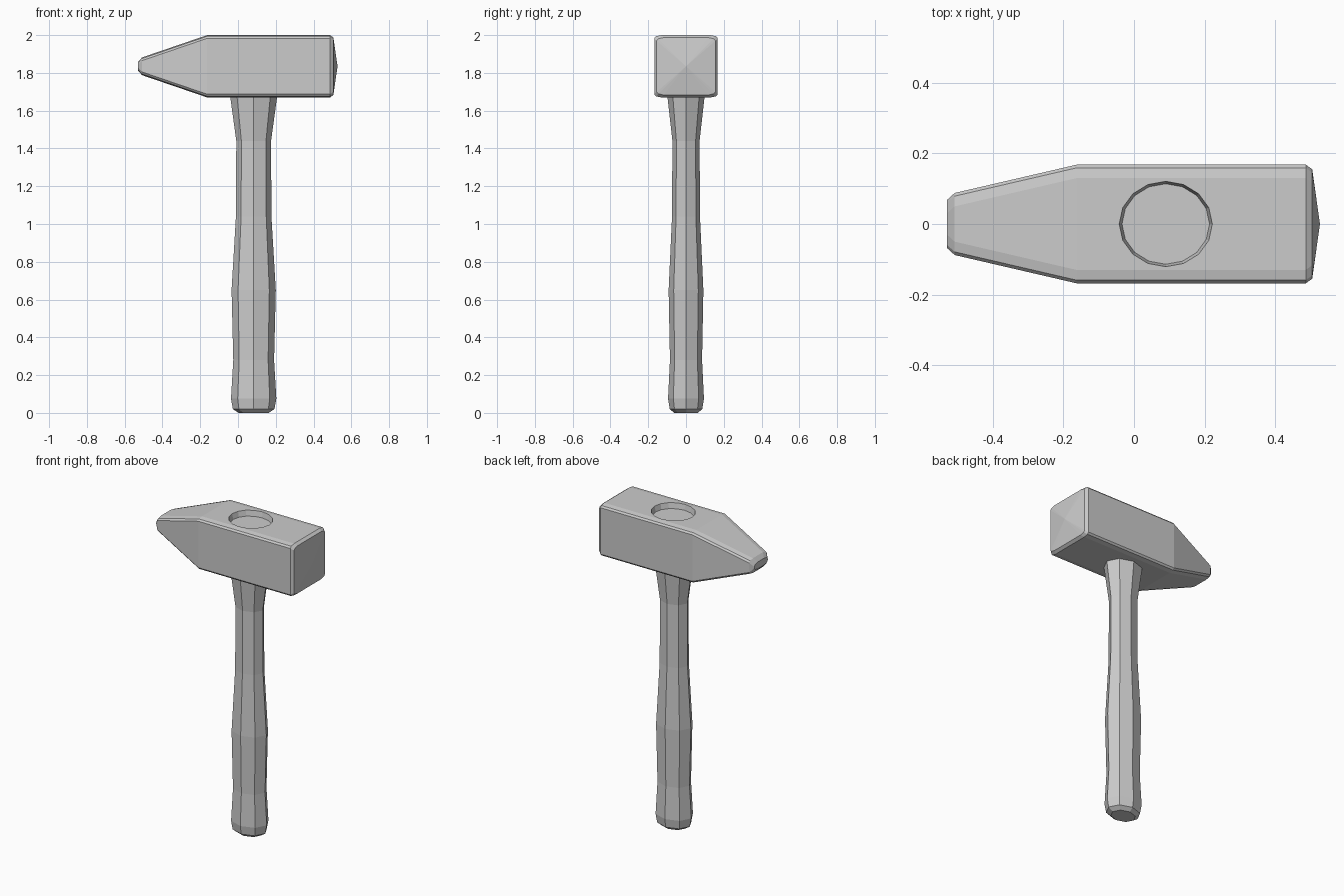
import bpy, bmesh
from math import cos, sin, tau

if "Cube" in bpy.data.objects:
    bpy.data.objects.remove(bpy.data.objects["Cube"])


def loft(name, rings, tip=None):
    """Skin matching rings of points; close the ends with a cap or a point."""
    bm = bmesh.new()
    loops = [[bm.verts.new(p) for p in ring] for ring in rings]
    n = len(loops[0])
    for a, b in zip(loops, loops[1:]):
        for i in range(n):
            j = (i + 1) % n
            bm.faces.new((a[i], a[j], b[j], b[i]))
    bm.faces.new(loops[0])
    if tip:
        apex = bm.verts.new(tip)
        for i in range(n):
            bm.faces.new((loops[-1][i], loops[-1][(i + 1) % n], apex))
    else:
        bm.faces.new(loops[-1])
    bmesh.ops.recalc_face_normals(bm, faces=bm.faces)
    mesh = bpy.data.meshes.new(name)
    bm.to_mesh(mesh)
    bm.free()
    obj = bpy.data.objects.new(name, mesh)
    bpy.context.collection.objects.link(obj)
    return obj


def ellipse(cx, z, rx, ry, n):
    return [(cx + rx * cos(tau * i / n), ry * sin(tau * i / n), z) for i in range(n)]


HEAD_Z = 1.835


def head_ring(x, hy, hz):
    """Rectangle with softened corners."""
    q = [(hy, hz - 0.017), (hy - 0.009, hz - 0.006), (hy - 0.038, hz)]
    pts = q + [(-y, z) for y, z in q[::-1]]
    pts += [(-y, -z) for y, z in q] + [(y, -z) for y, z in q[::-1]]
    return [(x, y, HEAD_Z + z) for y, z in pts]


# Hammer head: narrow peen on the left, slightly domed face on the right
head = loft("hammer_head", [
    head_ring(-0.53, 0.068, 0.022),
    head_ring(-0.508, 0.088, 0.047),
    head_ring(-0.163, 0.168, 0.165),
    head_ring(0.487, 0.168, 0.165),
    head_ring(0.505, 0.155, 0.152),
], tip=(0.527, 0, HEAD_Z))

# Shallow eye recess in the top of the head
cutter = loft("eye_cutter", [
    ellipse(0.09, 1.965, 0.124, 0.114, 16),
    ellipse(0.09, 2.0, 0.132, 0.121, 16),
    ellipse(0.09, 2.05, 0.132, 0.121, 16),
])
cutter.hide_render = True
mod = head.modifiers.new("eye", 'BOOLEAN')
mod.operation = 'DIFFERENCE'
mod.solver = 'EXACT'
mod.object = cutter
bpy.context.view_layer.objects.active = head
bpy.ops.object.modifier_apply(modifier=mod.name)
bpy.data.objects.remove(cutter)

# Eight-sided handle with a swelling grip: z, x radius, y radius
profile = [
    (0.0, 0.08, 0.062), (0.02, 0.11, 0.086), (0.075, 0.12, 0.095),
    (0.28, 0.108, 0.085), (0.65, 0.117, 0.092), (1.04, 0.094, 0.074),
    (1.44, 0.092, 0.072), (1.68, 0.125, 0.099), (1.72, 0.125, 0.099),
]
loft("handle", [ellipse(0.083, z, rx, ry, 8) for z, rx, ry in profile])
